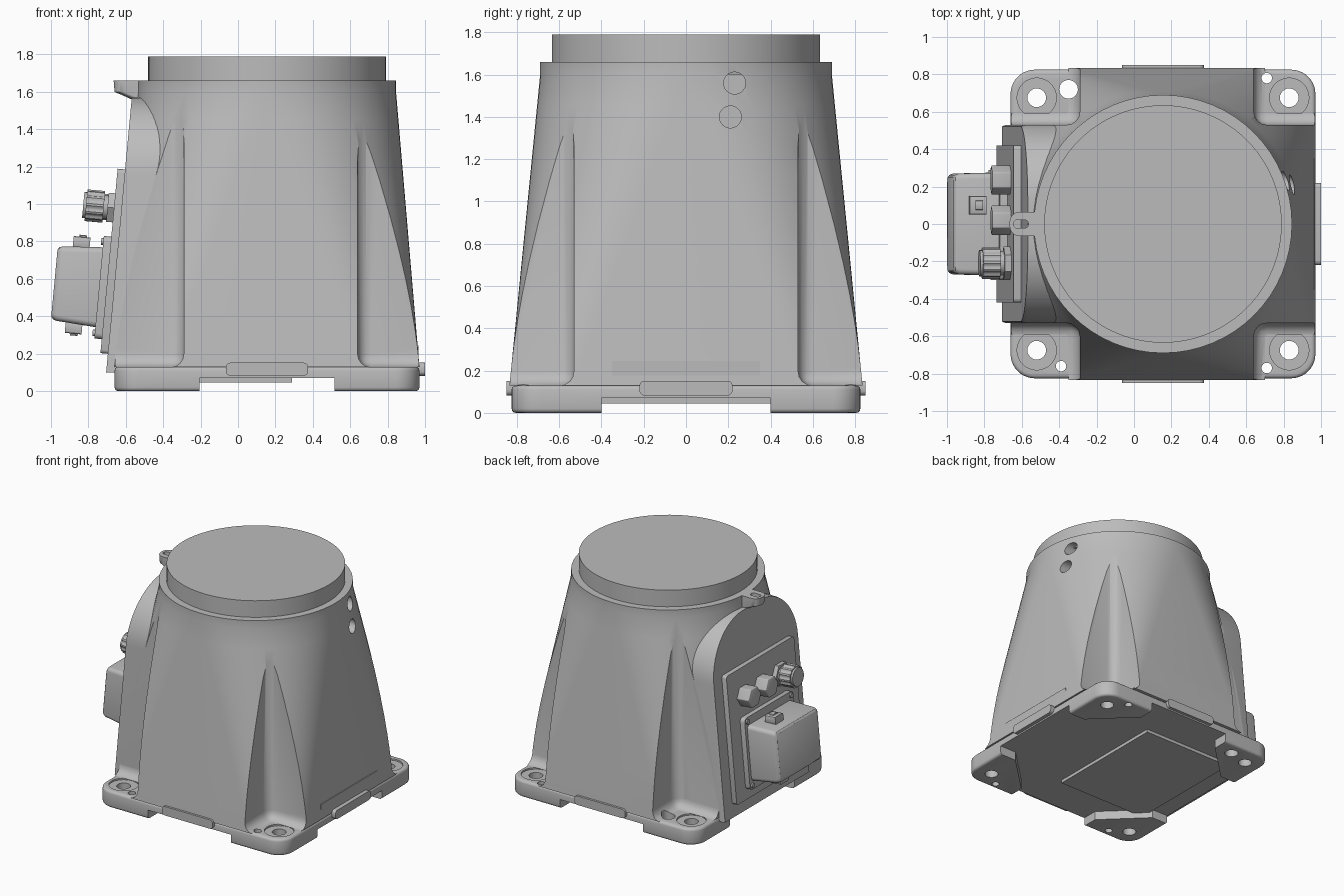
import bpy, bmesh, math
from mathutils import Matrix, Vector

cube = bpy.data.objects.get("Cube")
if cube:
    bpy.data.objects.remove(cube)

CX = 0.155            # axis of the round neck
metal = bpy.data.materials.new("cast grey")
metal.use_nodes = True
grey = (0.5, 0.5, 0.5, 1)
metal.diffuse_color = grey
metal.node_tree.nodes["Principled BSDF"].inputs["Base Color"].default_value = grey


def rrect(a, b, r, cx=0, cy=0, n=10):
    """Rounded rectangle outline with half sizes a, b and corner radius r."""
    pts = []
    for k, (sx, sy) in enumerate([(1, 1), (-1, 1), (-1, -1), (1, -1)]):
        for i in range(n + 1):
            t = math.pi / 2 * (k + i / n)
            pts.append((cx + sx * (a - r) + r * math.cos(t),
                        cy + sy * (b - r) + r * math.sin(t)))
    return pts


def circle(r, cx=0, cy=0, n=48):
    return [(cx + r * math.cos(math.tau * i / n), cy + r * math.sin(math.tau * i / n))
            for i in range(n)]


def loft(name, rings, matrix=Matrix(), bevel=0):
    """Skin a list of 3D rings, capped at both ends."""
    bm = bmesh.new()
    rows = [[bm.verts.new(p) for p in ring] for ring in rings]
    n = len(rows[0])
    for lo, hi in zip(rows, rows[1:]):
        for i in range(n):
            j = (i + 1) % n
            bm.faces.new((lo[i], lo[j], hi[j], hi[i]))
    bm.faces.new(rows[0][::-1])
    bm.faces.new(rows[-1])
    bmesh.ops.remove_doubles(bm, verts=bm.verts, dist=1e-5)
    bmesh.ops.recalc_face_normals(bm, faces=bm.faces)
    if bevel:
        sharp = [e for e in bm.edges if e.calc_face_angle(0) > 0.9]
        bmesh.ops.bevel(bm, geom=sharp, offset=bevel, segments=4, profile=0.5, affect='EDGES')
    bm.transform(matrix)
    me = bpy.data.meshes.new(name)
    bm.to_mesh(me)
    bm.free()
    me.materials.append(metal)
    ob = bpy.data.objects.new(name, me)
    bpy.context.collection.objects.link(ob)
    return ob


def prism(name, outline, z0, z1, matrix=Matrix(), bevel=0):
    return loft(name, [[(x, y, z) for x, y in outline] for z in (z0, z1)], matrix, bevel)


def box(name, x0, x1, y0, y1, z0, z1, bevel=0):
    return prism(name, [(x0, y0), (x1, y0), (x1, y1), (x0, y1)], z0, z1, bevel=bevel)


def activate(ob):
    bpy.ops.object.select_all(action='DESELECT')
    ob.select_set(True)
    bpy.context.view_layer.objects.active = ob


def cut(targets, cutters):
    for ob in targets:
        activate(ob)
        for c in cutters:
            mod = ob.modifiers.new("cut", 'BOOLEAN')
            mod.operation, mod.object, mod.solver = 'DIFFERENCE', c, 'EXACT'
            bpy.ops.object.modifier_apply(modifier=mod.name)
    for c in cutters:
        bpy.data.objects.remove(c)


# Tapered body: rounded rectangle blending to the round neck
rings = []
for z in [0.13 + 1.47 * i / 10 for i in range(11)] + [1.66]:
    t = max(0, (1.6 - z) / 1.47)
    rings.append([(x, y, z) for x, y in rrect(0.69 + 0.125 * t, 0.69 + 0.145 * t,
                                              0.69 - 0.39 * t, CX, n=16)])
body = loft("tapered_body", rings)

# Foot plate
base = prism("foot_plate", rrect(0.815, 0.825, 0.13, CX), 0, 0.13)
activate(base)
bev = base.modifiers.new("round", 'BEVEL')
bev.width, bev.segments, bev.angle_limit = 0.02, 3, math.radians(60)
bpy.ops.object.modifier_apply(modifier="round")

# Corner pockets above the feet
pockets = []
for s in (-1, 1):
    y0, y1 = sorted((s * 0.53, s * 1.4))
    pockets.append(box("pocket", 0.64, 1.6, y0, y1, 0.128, 2.2, 0.07))
    pockets.append(box("pocket", -1.3, -0.29, y0, y1, 0.128, 2.2, 0.07))
cut([body], pockets)

# Relief under the plate leaves four feet
quarter = [(1.2, 0.4), (0.67, 0.4), (0.36, 0.7), (0.36, 1.2)]
relief = (quarter + [(-x, y) for x, y in quarter[::-1]]
          + [(-x, -y) for x, y in quarter] + [(x, -y) for x, y in quarter[::-1]])
cut([base], [prism("relief", [(x + CX, y) for x, y in relief], -0.1, 0.07)])

# Bolt holes with shallow seats, and dowel holes
bolts = [(x, y) for x in (-0.52, 0.83) for y in (-0.675, 0.675)]
cut([base], [prism("seat", circle(0.105, x, y), 0.118, 0.3) for x, y in bolts])
dowels = [(-0.35, 0.72, 0.05), (-0.39, -0.76, 0.028), (0.71, 0.78, 0.028), (0.71, -0.77, 0.028)]
cut([base, body], [prism("hole", circle(r, x, y, 24), -0.1, 0.3)
                   for x, y, r in [(x, y, 0.05) for x, y in bolts] + dowels])

# Two round holes near the neck
side = Matrix.Rotation(math.pi / 2, 4, 'Y')
cut([body], [prism("port", circle(0.052, -z, y, 32), 0.66, 1.2, side)
             for y, z in [(0.23, 1.56), (0.21, 1.4)]])

# Neck cap and underside cover
prism("neck_cap", circle(0.635, CX, 0, 96), 1.6, 1.79)
box("underside_cover", -0.5, 0.29, -0.5, 0.5, 0.045, 0.09)

# Ribs low on the sides
for name, a, turn, off, dist in [("right", 0.22, 0, 0, 0.95), ("front", 0.22, 1, 0, 0.80),
                                 ("back", 0.22, -1, 0, 0.80)]:
    u, out = [(Vector((0, 1, 0)), Vector((1, 0, 0))), (Vector((1, 0, 0)), Vector((0, -1, 0))),
              (Vector((-1, 0, 0)), Vector((0, 1, 0)))][turn]
    m = Matrix((u, (0, 0, 1), out)).transposed().to_4x4()
    m.translation = out * dist + (Vector((CX, 0, 0)) if turn else Vector())
    prism(name + "_rib", rrect(a, 0.035, 0.025, 0, 0.117, n=5), 0, 0.05, m)
box("right_ledge", 0.9, 0.966, -0.35, 0.35, 0.13, 0.245)

# Arched housing on the connector side, with a leaning face
SLOPE, FX, FZ = 0.0933, -0.705, 0.1
arch = [(-0.53, 0.1), (0.53, 0.1)]
arch += [(y, z) for y, z in rrect(0.53, 0.735, 0.42, 0, 0.835, n=14)[:30]]
loft("arched_housing", [[(FX + SLOPE * (z - FZ) + lean, y * k, z) for y, z in arch]
                        if lean is not None else [(0.1, y, z) for y, z in arch]
                        for lean, k in [(0, 0.985), (0.02, 1), (None, 1)]])

# Frame of the leaning face: x across, y up the face, z outward
up = Vector((SLOPE, 0, 1)).normalized()
out = Vector((-up.z, 0, up.x))
face = Matrix((up.cross(out), up, out)).transposed().to_4x4()
face.translation = (FX, 0, FZ)

prism("panel_plate", rrect(0.42, 0.495, 0.02, 0, 0.595, n=3), -0.02, 0.04, face)
prism("socket_flange", rrect(0.3, 0.275, 0.03, 0, 0.45, n=4), 0.03, 0.08, face)
for x in (-0.27, 0.27):
    for y in (0.205, 0.695):
        prism("flange_screw", circle(0.018, x, y, 12), 0.07, 0.092, face)
loft("socket_box", [[(x, y, z) for x, y in rrect(a, b, 0.03, 0, 0.45, n=4)]
                    for a, b, z in [(0.275, 0.215, 0.07), (0.27, 0.2, 0.29),
                                    (0.262, 0.193, 0.31), (0.25, 0.18, 0.32)]], face)

# Latches above and below the socket box
for y in (0.22, 0.68):
    prism("latch", rrect(0.05, 0.03, 0.01, -0.1, y, n=2), 0.15, 0.24, face)
    prism("latch_pin", rrect(0.025, 0.04, 0.01, -0.1, y, n=2), 0.17, 0.21, face)

# Two hex plugs and a round knurled connector
W = 0.88
for x in (-0.235, -0.02):
    hexa = circle(0.08, x, W, 6)
    prism("hex_plug", hexa, 0.03, 0.14, face, 0.006)
    prism("hex_plug_washer", circle(0.06, x, W, 24), 0.03, 0.05, face)
prism("connector_nut", circle(0.09, 0.21, W, 6), 0.03, 0.075, face)
prism("connector_neck", circle(0.065, 0.21, W, 24), 0.07, 0.1, face)
knurl = [(0.21 + r * math.cos(t), W + r * math.sin(t))
         for i in range(48) for t in [math.tau * i / 48] for r in [0.085 if i % 4 < 2 else 0.078]]
prism("connector_grip", knurl, 0.095, 0.19, face)
prism("connector_end", circle(0.07, 0.21, W, 24), 0.18, 0.205, face)

# Lifting eye beside the neck
eye_rings = []
for z, x0 in [(1.56, -0.57), (1.6, -0.66), (1.66, -0.665)]:
    half = (-0.45 - x0) / 2
    eye_rings.append([(x, y, z) for x, y in rrect(half, 0.065, 0.055, x0 + half, n=8)])
eye = loft("lifting_eye", eye_rings)
cut([eye], [prism("slot", rrect(0.04, 0.022, 0.02, -0.605, 0, n=6), 1.4, 1.8)])

for ob in list(bpy.context.scene.objects):
    if ob.type == 'MESH' and metal.name in ob.data.materials:
        activate(ob)
        bpy.ops.object.shade_smooth_by_angle(angle=math.radians(32))
